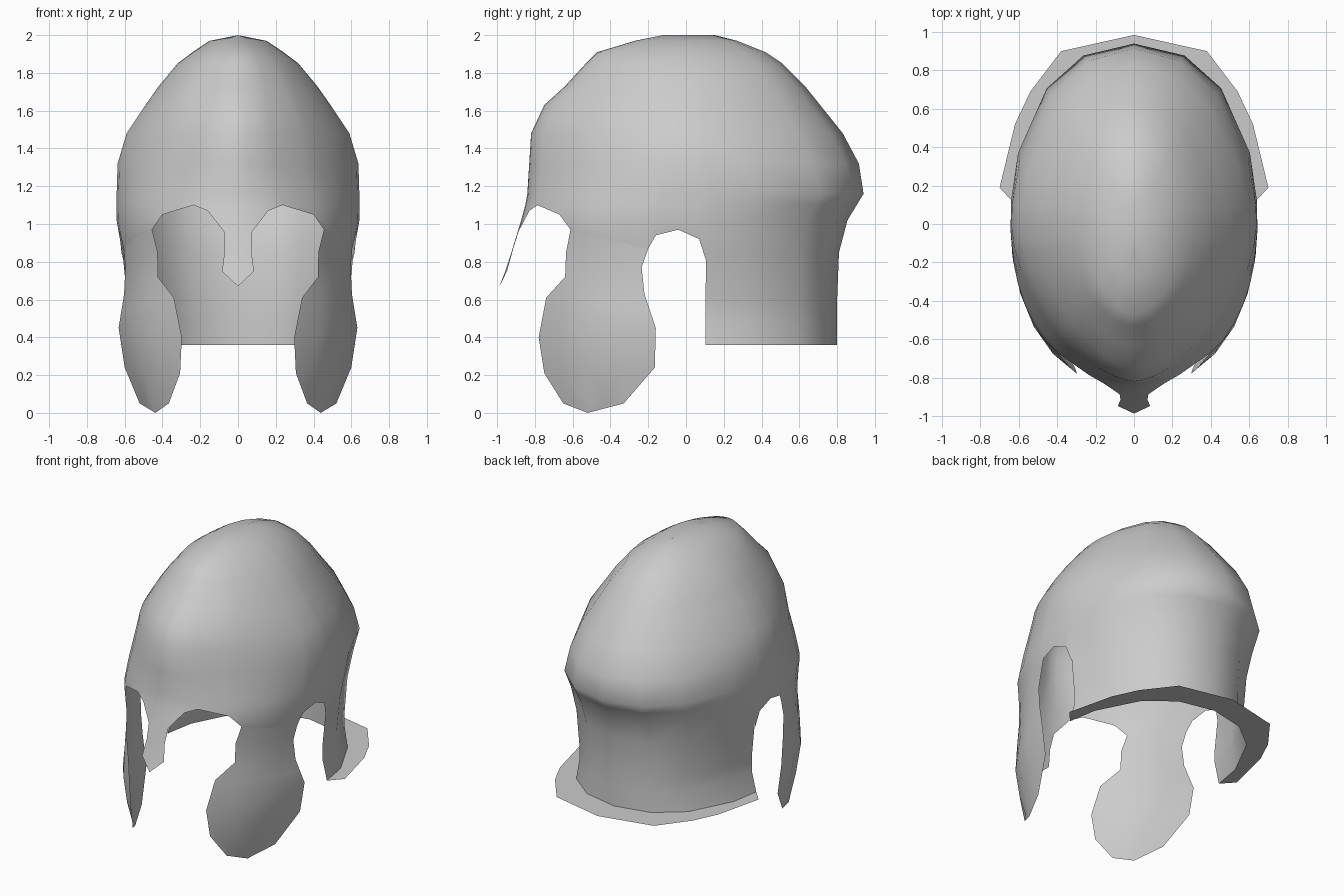
import bpy, bmesh
from math import pi, sin, cos, acos, asin

if "Cube" in bpy.data.objects:
    bpy.data.objects.remove(bpy.data.objects["Cube"])

# Helmet profile: height, half width, front y, back y, front and back roundness
PROFILE = [
    (2.0, 0, -.12, .15, 2, 2), (1.97, .15, -.27, .27, 2, 2),
    (1.91, .24, -.47, .42, 1.95, 2), (1.85, .32, -.53, .51, 1.9, 2),
    (1.73, .42, -.64, .63, 1.82, 1.95), (1.63, .49, -.75, .71, 1.75, 1.9),
    (1.48, .59, -.82, .83, 1.68, 1.9), (1.32, .638, -.83, .915, 1.68, 2),
    (1.16, .643, -.84, .94, 1.9, 2.2), (1.02, .643, -.838, .855, 2.13, 2.15),
    (.85, .615, -.84, .81, 2.15, 2.15), (.72, .615, -.845, .80, 2.15, 2.15),
    (.6, .62, -.86, .80, 2.15, 2.15), (.5, .635, -.86, .80, 2.15, 2.15),
    (.4, .645, -.86, .80, 2.15, 2.15), (.36, .64, -.86, .80, 2.15, 2.15),
    (.21, .6, -.85, .80, 2.15, 2.15), (0, .545, -.82, .80, 2.15, 2.15)]


def lerp(a, b, t):
    return a + (b - a) * t


def section(z):
    for p, q in zip(PROFILE, PROFILE[1:]):
        if z >= q[0]:
            t = (p[0] - z) / (p[0] - q[0])
            return [lerp(p[i], q[i], t) for i in range(1, 6)]
    return PROFILE[-1][1:]


def skin(th, z):
    """Point on the helmet skin; angle 0 is the front, pi the back."""
    a, yf, yb, nf, nb = section(z)
    c, s = cos(th), max(0, sin(th))
    y0, n = (yf, nf) if c > 0 else (yb, nb)
    if c < 0 and z < .7:                  # neck narrows, then flares at its rim
        a = .59 if z > .4 else .625
    x = a * s ** (2 / n)
    y = y0 * abs(c) ** (2 / n)
    if c > 0 and .65 < z < 1.14 and x < .375:   # nose line juts forward
        y -= (1.14 - z) * .29 * min(1, 1.25 - x / .3)
    return (0 if x < 1e-4 else x, y, z)


def at_x(x, z):
    a, yf, yb, nf, nb = section(z)
    return asin(min(1, (x / a) ** (nf / 2)))


def at_y(y, z):
    a, yf, yb, nf, nb = section(z)
    y0, n = (yf, nf) if y < 0 else (yb, nb)
    ang = acos(min(1, abs(y / y0) ** (n / 2)))
    return ang if y < 0 else pi - ang


def make_part(name, columns):
    """Skin a grid of points (half model), weld and mirror it."""
    bm = bmesh.new()
    grid = [[bm.verts.new(p) for p in col] for col in columns]
    for l, r in zip(grid, grid[1:]):
        if (l[0].co - r[0].co).length < 1e-6 and (l[1].co - r[1].co).length < 1e-6:
            continue   # doubled column marks a vertical step in the rim
        for i in range(len(l) - 1):
            bm.faces.new((l[i], l[i + 1], r[i + 1], r[i]))
    bmesh.ops.remove_doubles(bm, verts=bm.verts, dist=.0005)
    bmesh.ops.dissolve_degenerate(bm, edges=bm.edges, dist=.0001)
    loose = [v for v in bm.verts if not v.link_faces]
    bmesh.ops.delete(bm, geom=loose, context='VERTS')
    bmesh.ops.recalc_face_normals(bm, faces=bm.faces)
    mesh = bpy.data.meshes.new(name)
    bm.to_mesh(mesh)
    bm.free()
    ob = bpy.data.objects.new(name, mesh)
    bpy.context.collection.objects.link(ob)
    for f in mesh.polygons:
        f.use_smooth = True
    m = ob.modifiers.new("mirror", 'MIRROR')
    m.use_clip = True
    return ob


# Shell: columns of (angle, rim height) from brow round to nape
cheek_f, cheek_b = at_x(.455, .97), at_y(-.2, .87)
neck = at_y(.105, .81)
rim = [(0, .96), (at_x(.075, .96), .96), (at_x(.16, 1.07), 1.07),
       (at_x(.235, 1.1), 1.1), (at_x(.4, 1.05), 1.05)]
rim += [(lerp(cheek_f, cheek_b, i / 4), lerp(.97, .87, i / 4)) for i in range(5)]
rim += [(at_y(-.16, .94), .94), (at_y(-.04, .97), .97), (at_y(.07, .92), .92),
        (neck, .81)]
back_cols = [neck] + [d * pi / 180 for d in (111, 137, 158, 180)]
rim += [(th, .36) for th in back_cols]
levels = [p[0] for p in PROFILE[:9]] + [1.1, 1.02, .85, .6, .5, .36]
make_part("helmet_shell", [[skin(th, max(z, low)) for z in levels] for th, low in rim])

# Nose guard: half widths by height, tapering to the tip
nose = [(.075, .96), (.07, .86), (.085, .75), (0, .67)]
make_part("nose_guard", [[skin(at_x(w * k, z), z) for w, z in nose] for k in (0, 1)])

# Cheek guards: front edge and back edge (y, z) per row
cheek = [(-.635, .85, -.235, .77), (-.64, .72, -.22, .63), (-.74, .61, -.19, .54),
         (-.78, .4, -.16, .45), (-.75, .21, -.165, .24), (-.65, .05, -.33, .05),
         (-.52, 0, -.52, 0)]
rows = [(cheek_f, .97, cheek_b, .87)]
rows += [(at_y(a, b), b, at_y(c, d), d) for a, b, c, d in cheek]
make_part("cheek_guard", [[skin(lerp(f, b, i / 4), lerp(zf, zb, i / 4))
                           for f, zf, b, zb in rows] for i in range(5)])

# Flat neck flange around the back rim
outer = [(.70, .19), (.62, .52), (.54, .69), (.38, .90), (0, .985)]
make_part("neck_flange", [[skin(th, .36), (x, y, .36)]
                          for th, (x, y) in zip(back_cols, outer)])
